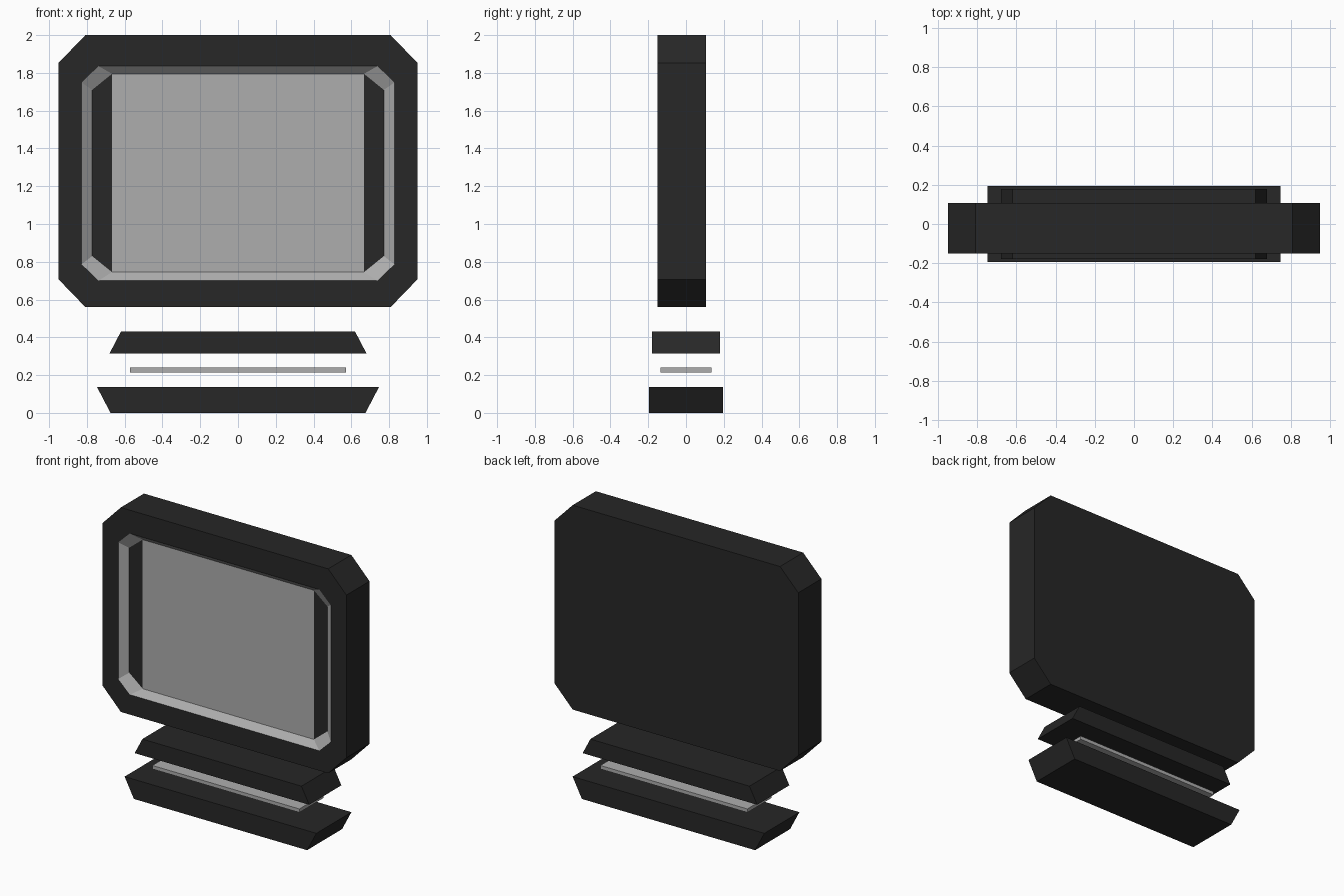
import bpy, bmesh

if "Cube" in bpy.data.objects:
    bpy.data.objects.remove(bpy.data.objects["Cube"])


def material(name, value):
    m = bpy.data.materials.new(name)
    m.diffuse_color = (value, value, value, 1)
    m.use_nodes = True
    m.node_tree.nodes["Principled BSDF"].inputs["Base Color"].default_value = m.diffuse_color
    return m


DARK = material("dark_plastic", 0.02)
LIGHT = material("light_grey", 0.42)


def finish(bm, name, mats):
    bmesh.ops.recalc_face_normals(bm, faces=bm.faces)
    mesh = bpy.data.meshes.new(name)
    bm.to_mesh(mesh)
    bm.free()
    for m in mats:
        mesh.materials.append(m)
    ob = bpy.data.objects.new(name, mesh)
    bpy.context.collection.objects.link(ob)
    return ob


def octagon(bm, hx, z0, z1, cx, cz, y):
    """Ring of eight verts: a rectangle in XZ with cut corners."""
    pts = [(hx, z0 + cz), (hx, z1 - cz), (hx - cx, z1), (cx - hx, z1),
           (-hx, z1 - cz), (-hx, z0 + cz), (cx - hx, z0), (hx - cx, z0)]
    return [bm.verts.new((x, y, z)) for x, z in pts]


def bar(name, bottom, top, z0, z1, depth, mat):
    """Trapezoid in XZ, extruded along Y."""
    bm = bmesh.new()
    face = bm.faces.new([bm.verts.new((x, -depth, z)) for x, z in
                         ((-bottom, z0), (bottom, z0), (top, z1), (-top, z1))])
    ext = bmesh.ops.extrude_face_region(bm, geom=[face])
    moved = [v for v in ext["geom"] if isinstance(v, bmesh.types.BMVert)]
    bmesh.ops.translate(bm, verts=moved, vec=(0, 2 * depth, 0))
    return finish(bm, name, [mat])


# Monitor housing: closed back, outer wall, front rim, sloped bezel, screen
bm = bmesh.new()
rings = [octagon(bm, 0.95, 0.56, 2.0, 0.142, 0.147, 0.107),
         octagon(bm, 0.95, 0.56, 2.0, 0.142, 0.147, -0.15),
         octagon(bm, 0.828, 0.70, 1.836, 0.09, 0.087, -0.15),
         octagon(bm, 0.772, 0.745, 1.795, 0.105, 0.085, -0.108)]
bm.faces.new(rings[0])
for k, (a, b) in enumerate(zip(rings, rings[1:])):
    for i in range(8):
        j = (i + 1) % 8
        f = bm.faces.new((a[i], a[j], b[j], b[i]))
        f.material_index = 1 if k == 2 else 0
# Screen floor: dark strip, light display, dark strip
for ids, mat in (((7, 0, 1, 2), 0), ((2, 3, 6, 7), 1), ((3, 4, 5, 6), 0)):
    bm.faces.new([rings[3][i] for i in ids]).material_index = mat
finish(bm, "monitor_housing", [DARK, LIGHT])

# Stand: three floating layers
bar("stand_upper", 0.68, 0.62, 0.315, 0.43, 0.179, DARK)
bar("stand_light_plate", 0.573, 0.573, 0.215, 0.24, 0.135, LIGHT)
bar("stand_base", 0.675, 0.747, 0.0, 0.138, 0.195, DARK)
